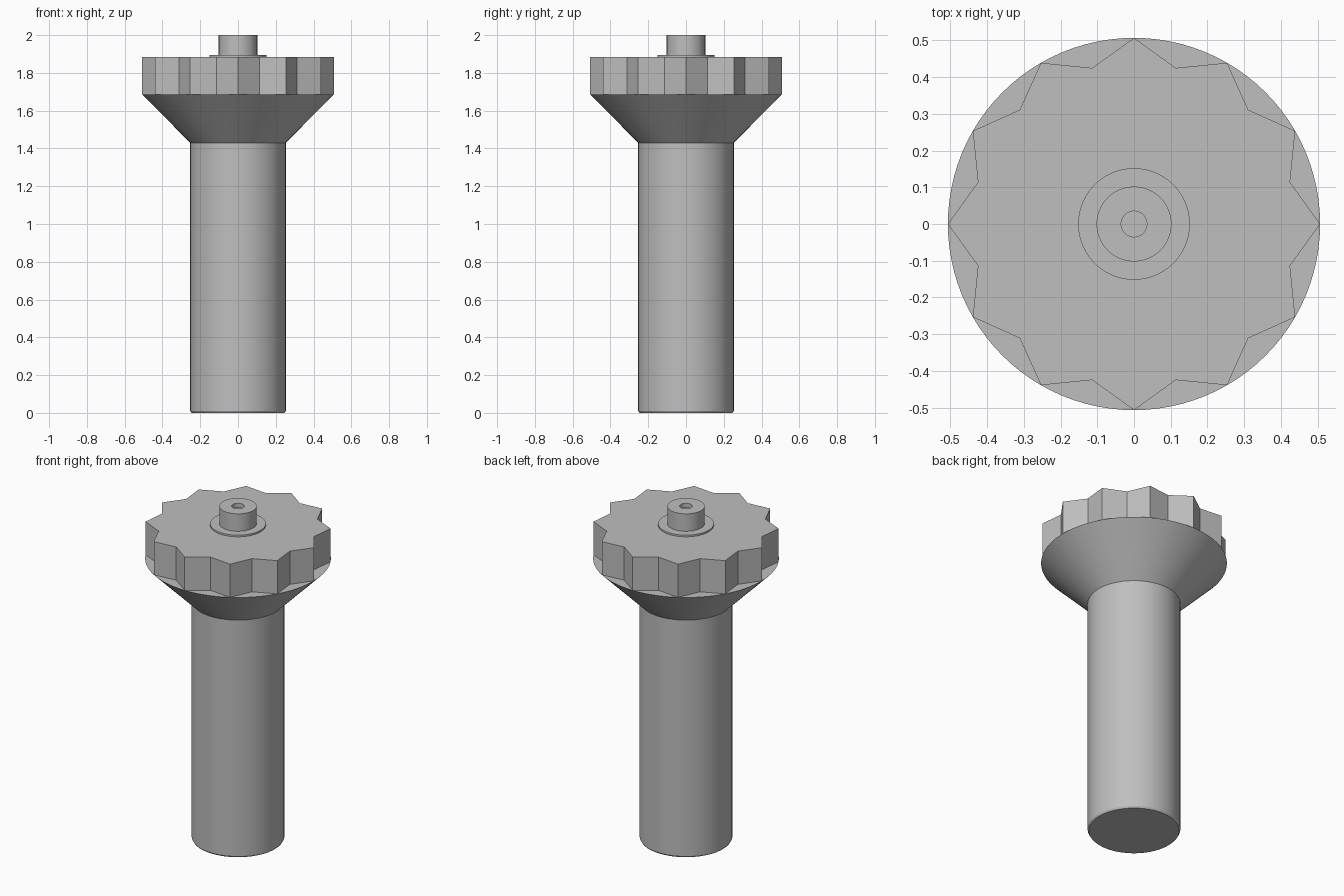
import bpy
import bmesh
from math import sin, cos, pi, radians

if "Cube" in bpy.data.objects:
    bpy.data.objects.remove(bpy.data.objects["Cube"])

grey = bpy.data.materials.new("plain grey")
grey.use_nodes = True
colour = (0.52, 0.52, 0.52, 1)
grey.diffuse_color = colour
grey.node_tree.nodes["Principled BSDF"].inputs["Base Color"].default_value = colour


def finish(name, bm, smooth):
    bmesh.ops.recalc_face_normals(bm, faces=bm.faces)
    mesh = bpy.data.meshes.new(name)
    bm.to_mesh(mesh)
    bm.free()
    mesh.materials.append(grey)
    obj = bpy.data.objects.new(name, mesh)
    bpy.context.collection.objects.link(obj)
    bpy.ops.object.select_all(action='DESELECT')
    obj.select_set(True)
    bpy.context.view_layer.objects.active = obj
    if smooth:
        bpy.ops.object.shade_smooth_by_angle(angle=radians(25))
    return obj


def loft(name, rings, smooth=True):
    """Join rings of (radii, z) and cap both ends."""
    bm = bmesh.new()
    loops = []
    for radii, z in rings:
        n = len(radii)
        loops.append([bm.verts.new((r * cos(2 * pi * i / n), r * sin(2 * pi * i / n), z))
                      for i, r in enumerate(radii)])
    for low, high in zip(loops, loops[1:]):
        for i in range(n):
            j = (i + 1) % n
            bm.faces.new((low[i], low[j], high[j], high[i]))
    bm.faces.new(loops[0])
    bm.faces.new(loops[-1])
    return finish(name, bm, smooth)


def lathe(name, profile):
    return loft(name, [([r] * 96, z) for r, z in profile])


# Shaft with a fine chamfer at the foot, flaring into a cone
lathe("shaft_and_flare", [(0.247, 0), (0.253, 0.01), (0.253, 1.43), (0.507, 1.685)])

# Twelve-pointed grip wheel
star = [0.507, 0.44] * 12
loft("grip_wheel", [(star, 1.685), (star, 1.885)], smooth=False)

# Thin washer on the wheel
lathe("washer", [(0.152, 1.885), (0.152, 1.895)])

# Spindle end with a small blind hole
lathe("spindle", [(0.102, 1.89), (0.102, 2.0), (0.035, 2.0), (0.035, 1.975)])
